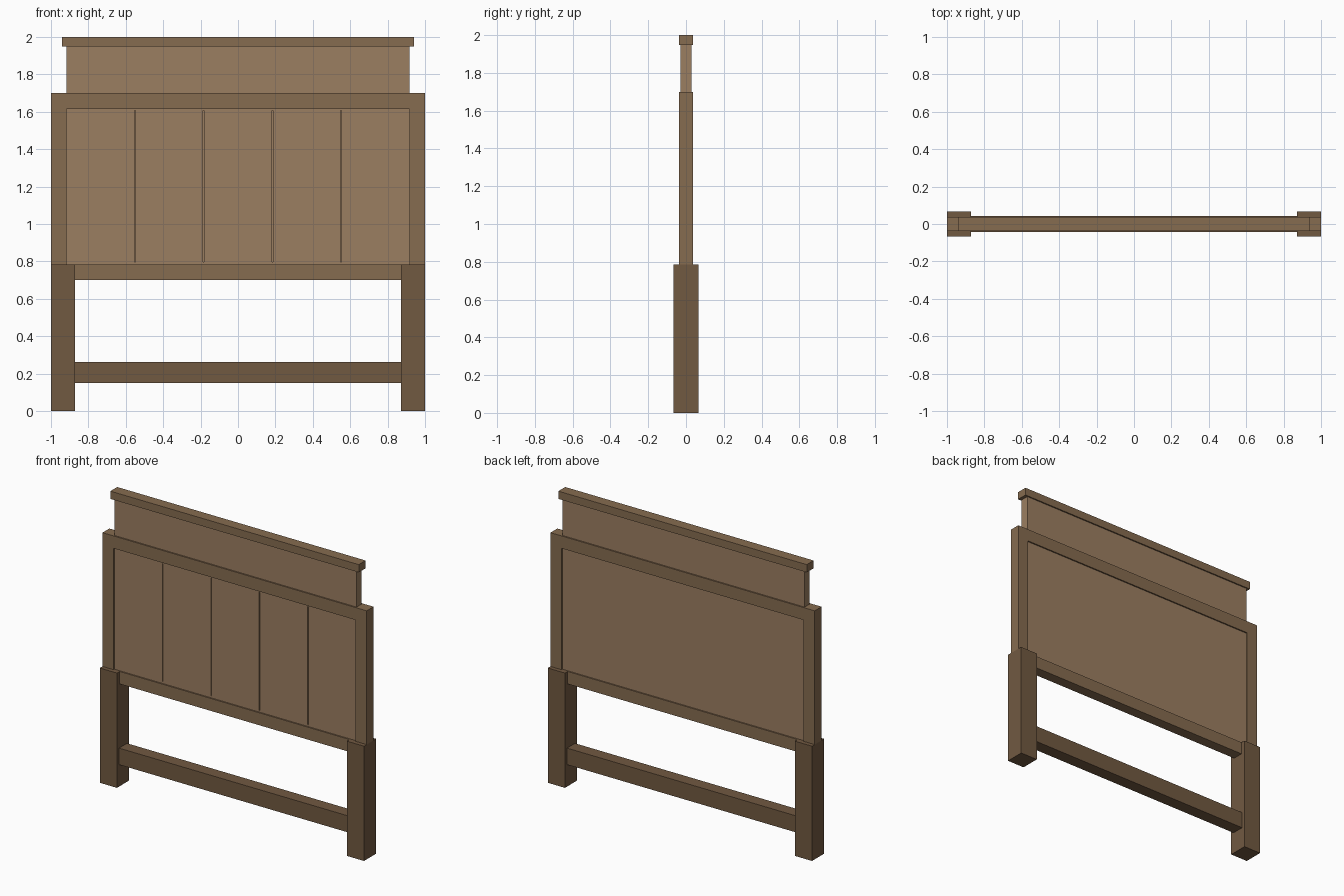
import bpy, bmesh

if "Cube" in bpy.data.objects:
    bpy.data.objects.remove(bpy.data.objects["Cube"])


def material(name, rgb):
    m = bpy.data.materials.new(name)
    m.diffuse_color = (*rgb, 1)
    m.use_nodes = True
    m.node_tree.nodes["Principled BSDF"].inputs["Base Color"].default_value = m.diffuse_color
    return m


PANEL = material("light_wood", (0.33, 0.21, 0.12))
FRAME = material("mid_wood", (0.24, 0.15, 0.08))
LEG = material("dark_wood", (0.165, 0.10, 0.053))


def prism(name, outline, half_depth, mat, y=0):
    """Extrude an x-z outline along y, centred on y."""
    bm = bmesh.new()
    face = bm.faces.new([bm.verts.new((x, y - half_depth, z)) for x, z in outline])
    ext = bmesh.ops.extrude_face_region(bm, geom=[face])["geom"]
    verts = [v for v in ext if isinstance(v, bmesh.types.BMVert)]
    bmesh.ops.translate(bm, verts=verts, vec=(0, 2 * half_depth, 0))
    bmesh.ops.recalc_face_normals(bm, faces=bm.faces)
    me = bpy.data.meshes.new(name)
    bm.to_mesh(me)
    bm.free()
    me.materials.append(mat)
    ob = bpy.data.objects.new(name, me)
    bpy.context.collection.objects.link(ob)
    return ob


def board(name, x0, x1, z0, z1, half_depth, mat, y=0):
    return prism(name, [(x0, z0), (x1, z0), (x1, z1), (x0, z1)], half_depth, mat, y)


def cut(target, cutter):
    """Subtract the cutter from the target, then discard it."""
    mod = target.modifiers.new("cut", 'BOOLEAN')
    mod.operation = 'DIFFERENCE'
    mod.solver = 'EXACT'
    mod.object = cutter
    bpy.context.view_layer.objects.active = target
    bpy.ops.object.modifier_apply(modifier=mod.name)
    bpy.data.objects.remove(cutter)


# Legs and the low stretcher between them
for side, s in (("left", -1), ("right", 1)):
    x0, x1 = sorted((s * 0.87, s * 1.0))
    board(side + "_leg", x0, x1, 0, 0.785, 0.066, LEG)
board("stretcher", -0.87, 0.87, 0.15, 0.263, 0.043, LEG)

# Surrounding frame, notched at the bottom to sit on the legs
frame = prism("panel_frame", [(-0.87, 0.70), (0.87, 0.70), (0.87, 0.785), (1, 0.785),
                              (1, 1.70), (-1, 1.70), (-1, 0.785), (-0.87, 0.785)],
              0.037, FRAME)
cut(frame, board("opening_cutter", -0.917, 0.917, 0.785, 1.615, 0.2, FRAME))

# Tall panel rising through the frame, grooved on the front only
panel = board("headboard_panel", -0.917, 0.917, 0.785, 1.95, 0.028, PANEL)
for i in range(4):
    x = -0.55 + i * 1.1 / 3
    cut(panel, board("groove_cutter", x - 0.003, x + 0.003, 0.797, 1.605,
                     0.01, PANEL, y=-0.028))

# Cap rail along the top
board("cap_rail", -0.94, 0.94, 1.947, 2.0, 0.037, FRAME)
